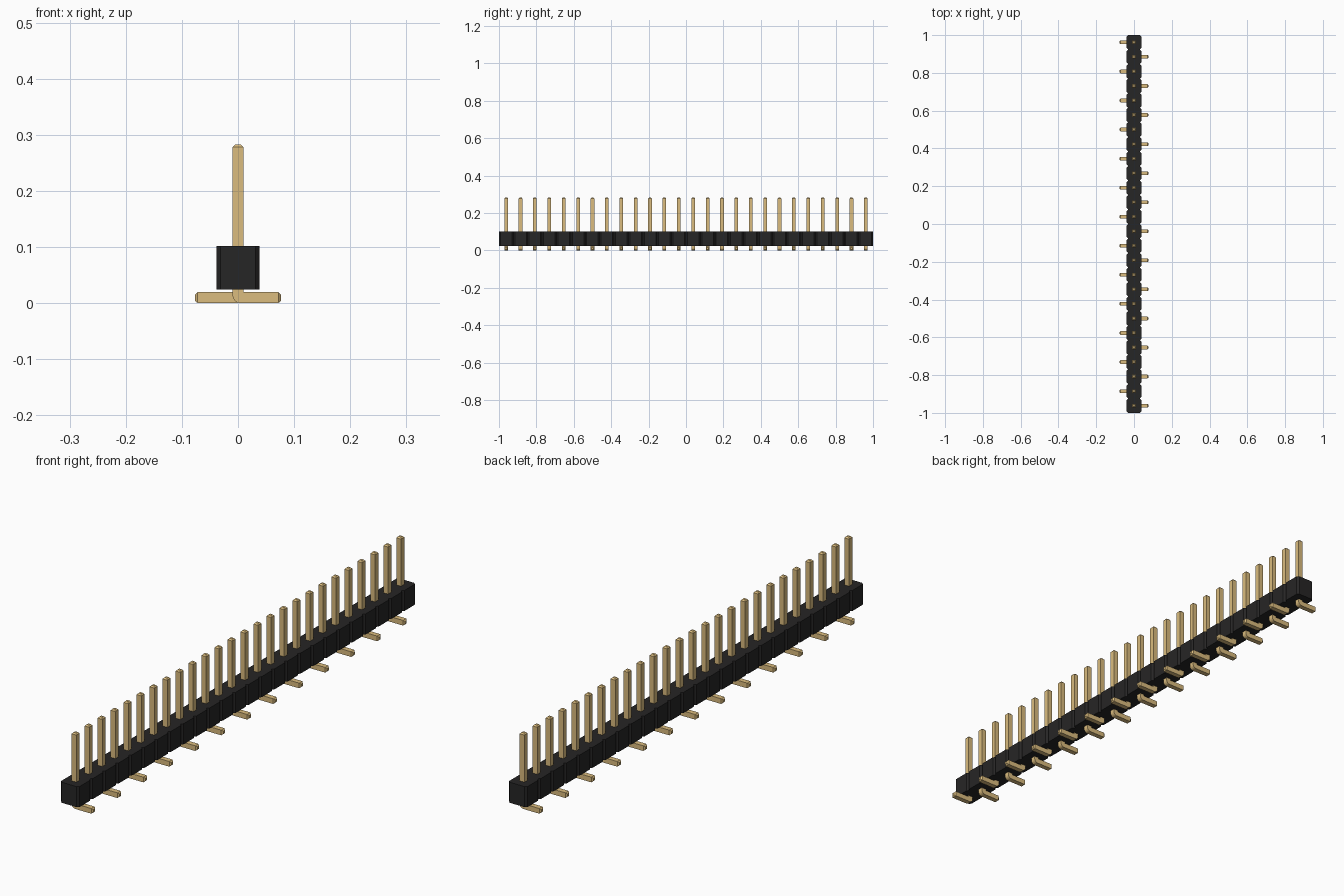
import bpy, bmesh, math
from mathutils import Vector

cube = bpy.data.objects.get("Cube")
if cube:
    bpy.data.objects.remove(cube, do_unlink=True)

COUNT = 26
PITCH = 2 / COUNT
HALF = PITCH / 2
CHAMFER = PITCH / 10
BODY_BOTTOM = 0.0245
PIN = 0.0097          # half the pin thickness
PIN_TOP = 0.283
TIP = 0.005           # length of the tapered pin ends


def material(name, color):
    mat = bpy.data.materials.new(name)
    mat.use_nodes = True
    mat.diffuse_color = color
    mat.node_tree.nodes["Principled BSDF"].inputs["Base Color"].default_value = color
    return mat


def prism(bm, points, offset):
    """Close an outline and extrude it along offset."""
    face = bm.faces.new([bm.verts.new(p) for p in points])
    result = bmesh.ops.extrude_face_region(bm, geom=[face])
    verts = [g for g in result["geom"] if isinstance(g, bmesh.types.BMVert)]
    bmesh.ops.translate(bm, verts=verts, vec=offset)
    bmesh.ops.recalc_face_normals(bm, faces=bm.faces[:])


def finish(bm, name, mat):
    mesh = bpy.data.meshes.new(name)
    bm.to_mesh(mesh)
    bm.free()
    mesh.materials.append(mat)
    return mesh


def place(name, mesh):
    obj = bpy.data.objects.new(name, mesh)
    bpy.context.collection.objects.link(obj)
    return obj


black = material("black plastic", (0.0194, 0.0188, 0.0188, 1))
gold = material("gold metal", (0.708, 0.503, 0.209, 1))

# Housing: a row of blocks with chamfered corners, extruded upward
side = []
for i in range(COUNT):
    y = -1 + i * PITCH
    side += [(HALF - CHAMFER, y), (HALF, y + CHAMFER), (HALF, y + PITCH - CHAMFER)]
side.append((HALF - CHAMFER, 1))
outline = side + [(-x, y) for x, y in reversed(side)]
bm = bmesh.new()
prism(bm, [(x, y, BODY_BOTTOM) for x, y in outline], (0, 0, PITCH))
place("housing", finish(bm, "housing", black))

# Pin: an L profile with a rounded heel, extruded across its thickness
foot_end = PITCH - TIP
shaft_end = PIN_TOP - TIP
radius = 0.0145
heel = []
for k in range(7):
    a = math.pi + k * math.pi / 12
    heel.append((-PIN + radius + radius * math.cos(a), radius + radius * math.sin(a)))
profile = heel + [(foot_end, 0), (foot_end, 2 * PIN), (PIN, 2 * PIN),
                  (PIN, shaft_end), (-PIN, shaft_end)]
bm = bmesh.new()
prism(bm, [(x, -PIN, z) for x, z in profile], (0, 2 * PIN, 0))

# Tapered ends on the shaft and the foot
ends = [f for f in bm.faces
        if f.calc_center_median().z > shaft_end - 0.001
        or f.calc_center_median().x > foot_end - 0.001]
for face in bmesh.ops.extrude_discrete_faces(bm, faces=ends)["faces"]:
    center = face.calc_center_median()
    normal = Vector((1, 0, 0)) if center.x > PIN else Vector((0, 0, 1))
    for v in face.verts:
        v.co = center + (v.co - center) * 0.5 + normal * TIP
bmesh.ops.recalc_face_normals(bm, faces=bm.faces[:])
pin_mesh = finish(bm, "pin", gold)

# Feet alternate between the two sides
for i in range(COUNT):
    pin = place(f"pin_{i + 1}", pin_mesh)
    pin.location.y = -1 + (i + 0.5) * PITCH
    pin.rotation_euler.z = math.pi * (i % 2)
